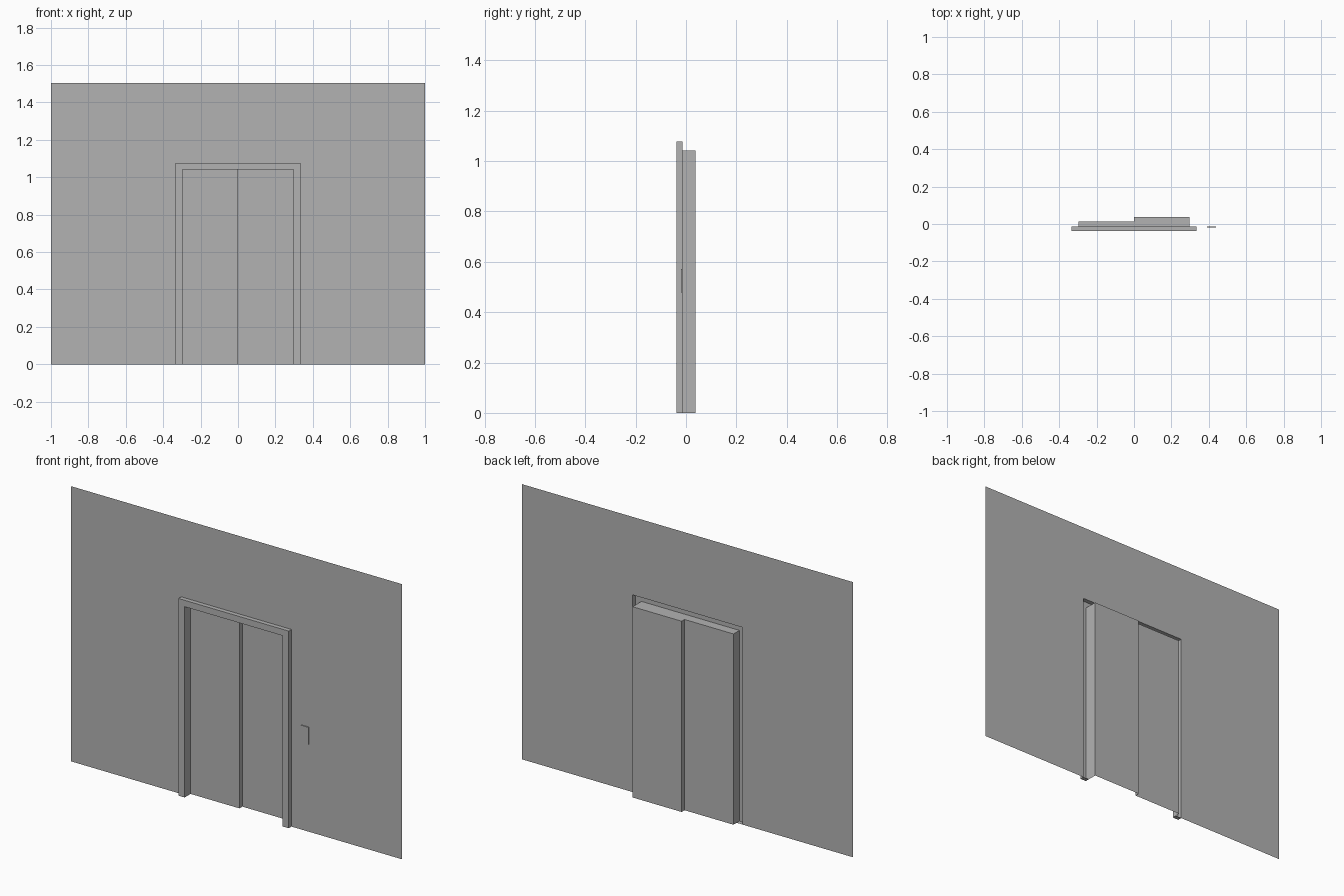
import bpy
import bmesh

cube = bpy.data.objects.get("Cube")
if cube:
    bpy.data.objects.remove(cube, do_unlink=True)

# One plain grey for everything
grey = bpy.data.materials.new("plain grey")
grey.use_nodes = True
colour = (0.45, 0.45, 0.45, 1)
grey.diffuse_color = colour
grey.node_tree.nodes["Principled BSDF"].inputs["Base Color"].default_value = colour

# Depths, front to back
FRONT, WALL, SHALLOW, DEEP = -0.038, -0.014, 0.013, 0.038
# Half width and height of the frame outside and the doorway
OUT_W, OUT_H = 0.333, 1.077
IN_W, IN_H = 0.296, 1.042


def arch(width, height, y):
    """Upside-down U around an opening, from left foot to right foot."""
    return [(-width, y, 0), (-width, y, height), (width, y, height), (width, y, 0)]


def band(outer, inner):
    """Quads joining two matching paths."""
    return [(inner[i], inner[i + 1], outer[i + 1], outer[i])
            for i in range(len(outer) - 1)]


def sheet(name, faces):
    """Make an object from quads, welding shared corners and flat joins."""
    bm = bmesh.new()
    for face in faces:
        bm.faces.new([bm.verts.new(p) for p in face])
    bmesh.ops.remove_doubles(bm, verts=bm.verts, dist=0.0001)
    bmesh.ops.dissolve_limit(bm, angle_limit=0.01, verts=bm.verts, edges=bm.edges)
    mesh = bpy.data.meshes.new(name)
    bm.to_mesh(mesh)
    bm.free()
    mesh.materials.append(grey)
    obj = bpy.data.objects.new(name, mesh)
    bpy.context.collection.objects.link(obj)
    return obj


def upright(x0, x1, y, height):
    """Vertical panel facing the front."""
    return (x0, y, 0), (x1, y, 0), (x1, y, height), (x0, y, height)


# Thin wall with the opening cut out
sheet("wall", band(arch(1, 1.503, WALL), arch(OUT_W, OUT_H, WALL)))

# Frame, open at the back, with closed feet
sides = band(arch(OUT_W, OUT_H, WALL), arch(OUT_W, OUT_H, FRONT))
face = band(arch(OUT_W, OUT_H, FRONT), arch(IN_W, IN_H, FRONT))
feet = [((a, WALL, 0), (b, WALL, 0), (b, FRONT, 0), (a, FRONT, 0))
        for a, b in ((-OUT_W, -IN_W), (IN_W, OUT_W))]
sheet("door_frame", sides + face + feet)

# Lining of the doorway, deeper on the left half
def half_path(side, y):
    path = [(-IN_W, y, 0), (-IN_W, y, IN_H), (0, y, IN_H)]
    return path if side < 0 else [(-x, y, z) for x, y, z in reversed(path)]


for side, depth, name in ((-1, SHALLOW, "right"), (1, DEEP, "left")):
    sheet(name + "_lining", band(half_path(side, FRONT), half_path(side, depth)))
    x0, x1 = sorted((0, side * IN_W))
    sheet(name + "_door", [upright(x0, x1, depth, IN_H)])

# Edge of the nearer door where the two overlap
sheet("door_edge", [((0, SHALLOW, 0), (0, DEEP, 0),
                     (0, DEEP, IN_H), (0, SHALLOW, IN_H))])

# Call button plate on the wall
bpy.ops.mesh.primitive_cube_add(size=1, location=(0.414, WALL - 0.0025, 0.525))
plate = bpy.context.object
plate.name = "call_plate"
plate.scale = (0.048, 0.005, 0.094)
bpy.ops.object.transform_apply(location=False, rotation=False, scale=True)
plate.data.materials.append(grey)
